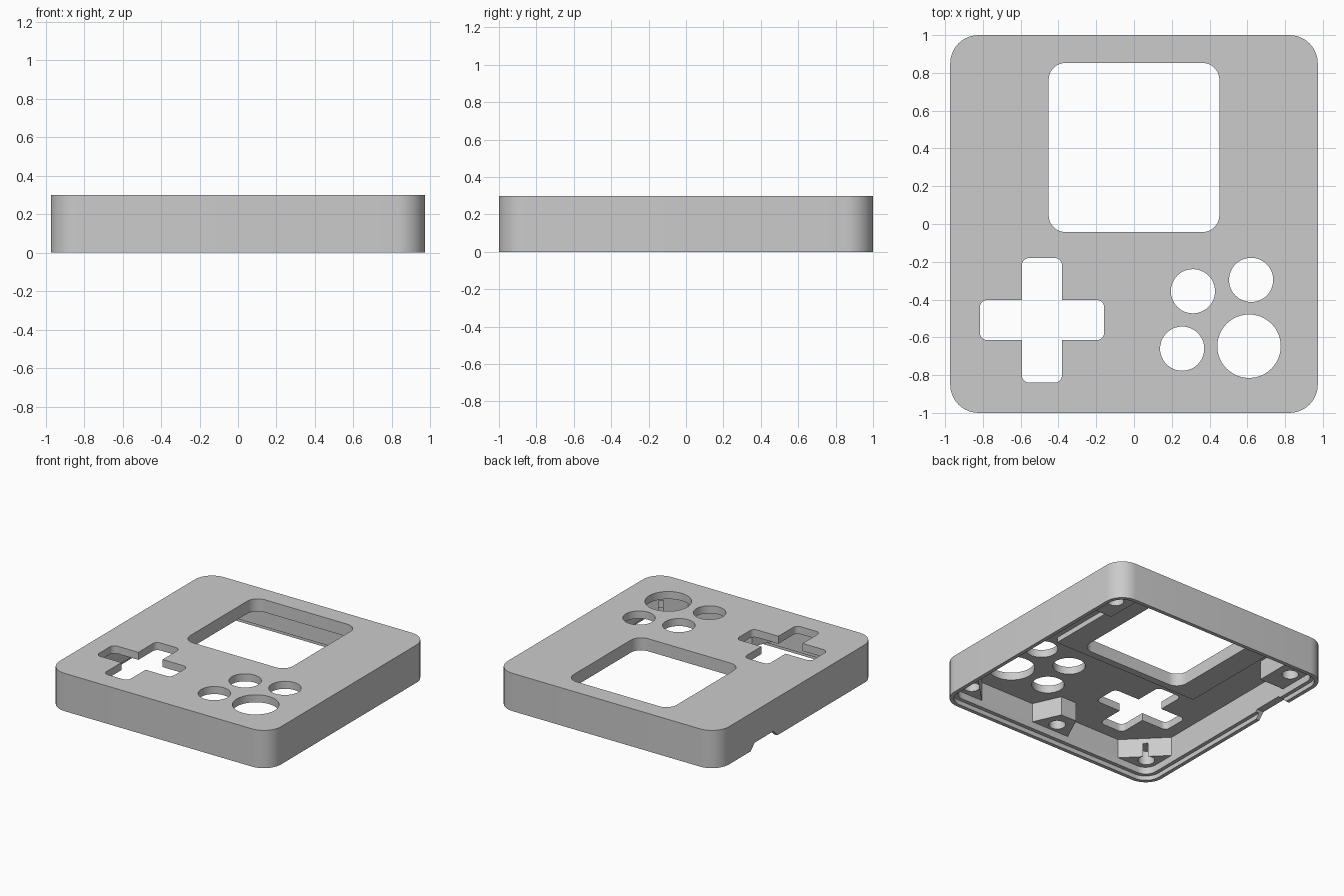
import bpy, bmesh
from math import cos, sin, pi, radians

if "Cube" in bpy.data.objects:
    bpy.data.objects.remove(bpy.data.objects["Cube"], do_unlink=True)

grey = bpy.data.materials.new("matte grey plastic")
grey.use_nodes = True
GREY = (0.6, 0.6, 0.6, 1)
grey.diffuse_color = GREY
grey.node_tree.nodes["Principled BSDF"].inputs["Base Color"].default_value = GREY


def prism(name, outline, z0, z1):
    """Extrude a counter-clockwise outline from z0 to z1."""
    bm = bmesh.new()
    base = bm.faces.new([bm.verts.new((x, y, z0)) for x, y in outline])
    top = bmesh.ops.extrude_face_region(bm, geom=[base])["geom"]
    verts = [g for g in top if isinstance(g, bmesh.types.BMVert)]
    bmesh.ops.translate(bm, verts=verts, vec=(0, 0, z1 - z0))
    bmesh.ops.recalc_face_normals(bm, faces=bm.faces)
    mesh = bpy.data.meshes.new(name)
    bm.to_mesh(mesh)
    bm.free()
    mesh.materials.append(grey)
    obj = bpy.data.objects.new(name, mesh)
    bpy.context.collection.objects.link(obj)
    return obj


def rounded(x0, x1, y0, y1, r, n=10):
    """Outline of a rectangle with rounded corners."""
    centres = [(x1 - r, y1 - r), (x0 + r, y1 - r), (x0 + r, y0 + r), (x1 - r, y0 + r)]
    return [(cx + r * cos((q + i / n) * pi / 2), cy + r * sin((q + i / n) * pi / 2))
            for q, (cx, cy) in enumerate(centres) for i in range(n + 1)]


def circle(cx, cy, r, n=48):
    return [(cx + r * cos(2 * pi * i / n), cy + r * sin(2 * pi * i / n)) for i in range(n)]


def boolean(target, tool, operation="DIFFERENCE"):
    """Apply a boolean and drop the tool."""
    mod = target.modifiers.new("cut", "BOOLEAN")
    mod.operation, mod.object, mod.solver = operation, tool, "EXACT"
    bpy.context.view_layer.objects.active = target
    bpy.ops.object.modifier_apply(modifier=mod.name)
    bpy.data.objects.remove(tool, do_unlink=True)


def inset_body(d):
    return rounded(-W + d, W - d, -1 + d, 1 - d, 0.15 - d)


W = 0.973          # half width
HEIGHT = 0.3
CEILING = 0.24     # underside of the face plate
POST = 0.09        # underside of the screw posts

# Outer case
case = prism("case_shell", inset_body(0), 0, HEIGHT)

# Inner cavity, less the screen frame and screw posts left standing in it
cavity = prism("cavity", inset_body(0.06), -0.1, CEILING)
boolean(cavity, prism("screen_frame", rounded(-0.64, 0.64, -0.1, 0.91, 0.005, 1), 0.2, 0.4))
for s in (-1, 1):
    front = [(s * 1.1, -1.1), (s * 1.1, -0.48), (s * 0.48, -1.1)]
    boolean(cavity, prism("front_post", front, POST, 0.4))
    back = [(s * 0.7, 0.58), (s * 1.1, 0.58), (s * 1.1, 1.1), (s * 0.7, 1.1)]
    boolean(cavity, prism("back_post", back, POST, 0.4))
middle = [(-0.18, -0.97), (0.18, -0.97), (0.07, -0.73), (-0.07, -0.73)]
boolean(cavity, prism("middle_post", middle, POST, 0.4))
boolean(case, cavity)

# Stepped lip around the open underside
boolean(case, prism("lip", inset_body(0.03), -0.1, 0.035))

# Screen window
boolean(case, prism("window", rounded(-0.452, 0.452, -0.043, 0.853, 0.09), 0.1, 0.5))

# Cross-shaped opening
cross = prism("cross", rounded(-0.594, -0.381, -0.84, -0.18, 0.04), 0.1, 0.5)
boolean(cross, prism("cross_arm", rounded(-0.816, -0.158, -0.615, -0.402, 0.04), 0.1, 0.5), "UNION")
boolean(case, cross)

# Round button openings
for x, y, r in ((0.312, -0.356, 0.117), (0.62, -0.296, 0.117),
                (0.255, -0.66, 0.117), (0.609, -0.647, 0.168)):
    boolean(case, prism("button_hole", circle(x, y, r), 0.1, 0.5))

# Blind screw holes in the posts
for x, y in ((-0.82, 0.77), (0.82, 0.77), (-0.82, -0.84), (0.82, -0.84), (0, -0.86)):
    boolean(case, prism("screw_hole", circle(x, y, 0.06, 24), 0, 0.2))

# Bevelled slot in the lower edge of one side
slot = prism("slot", [(-0.1, 0.15), (0.05, 0.29), (0.05, 0.53), (-0.1, 0.67)], -1.1, -0.85)
for v in slot.data.vertices:
    z, y, x = v.co
    v.co = (x, y, z)
slot.data.flip_normals()
boolean(case, slot)

bpy.ops.object.select_all(action="DESELECT")
case.select_set(True)
bpy.context.view_layer.objects.active = case
bpy.ops.object.shade_smooth_by_angle(angle=radians(30))
